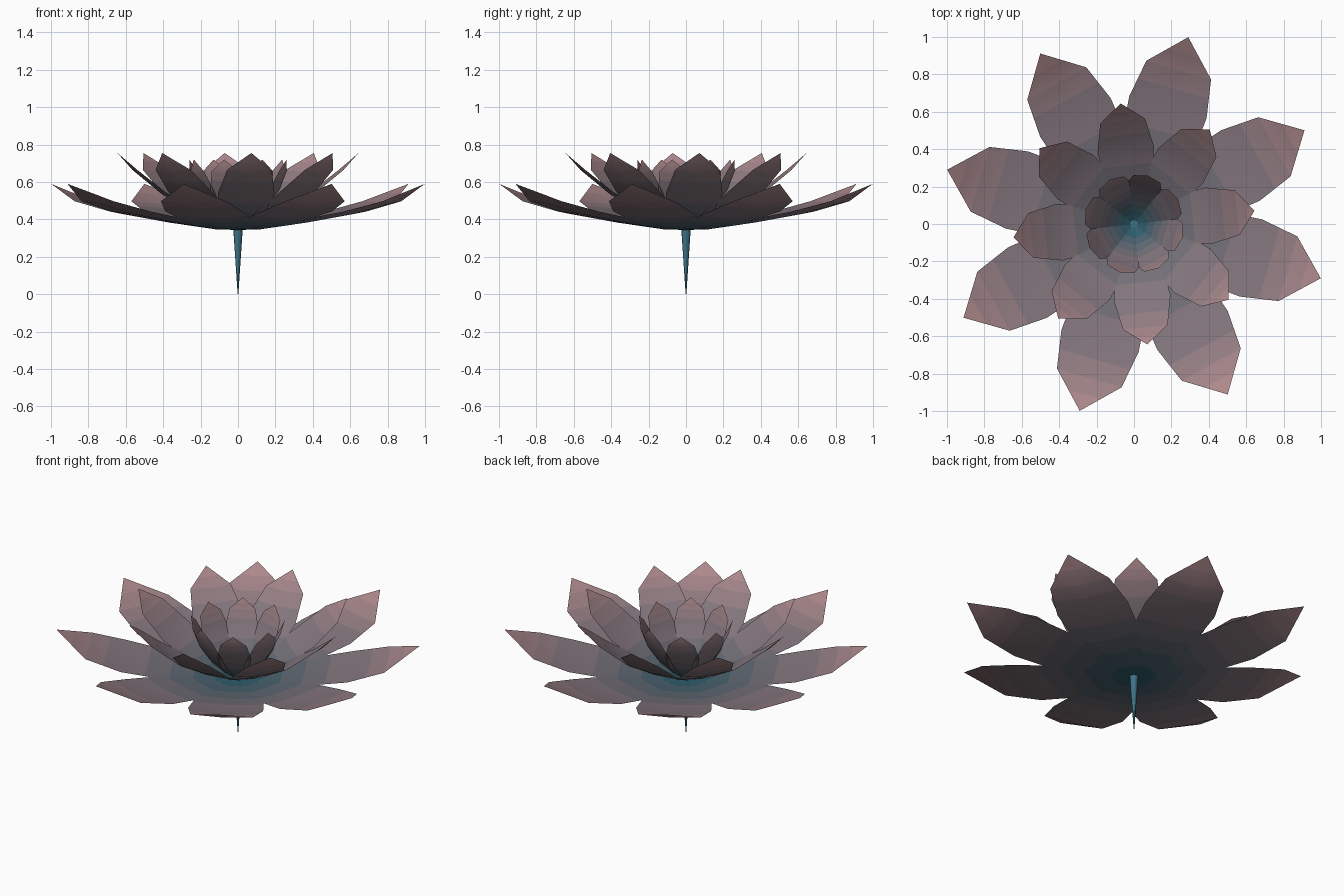
import bpy, bmesh, math

if "Cube" in bpy.data.objects:
    bpy.data.objects.remove(bpy.data.objects["Cube"])

BANDS = 8
BASE, TIP = (0.03, 0.11, 0.15), (0.42, 0.25, 0.26)


def material(name, rgb):
    m = bpy.data.materials.new(name)
    m.diffuse_color = (*rgb, 1)
    m.use_nodes = True
    m.node_tree.nodes["Principled BSDF"].inputs["Base Color"].default_value = m.diffuse_color
    return m


def lerp(a, b, t):
    return tuple(p + (q - p) * t for p, q in zip(a, b))


# teal-to-pink gradient as one material per band
bands = [material(f"petal_band_{i}", lerp(BASE, TIP, (i / (BANDS - 1)) ** 1.2))
         for i in range(BANDS)]


def petal_ring(name, rows, cup, start_deg, first_band=0, count=8):
    """rows: (radius, height, half width) from base to tip; edges raised by cup."""
    fine = []
    for a, b in zip(rows, rows[1:]):
        fine += [a, lerp(a, b, 0.5)]
    fine.append(rows[-1])
    bm = bmesh.new()
    wmax = max(r[2] for r in rows)
    for k in range(count):
        ang = math.radians(start_deg + k * 360 / count)
        c, s = math.cos(ang), math.sin(ang)
        grid = []
        for r, z, w in fine:
            line = []
            for side in ((-1, 0, 1) if w else (0,)):
                p = side * w
                dz = cup * (w / wmax) * (abs(side) - 0.5) if w else 0
                line.append(bm.verts.new((r * c - p * s, r * s + p * c, z + dz)))
            grid.append(line)
        n = len(grid) - 1
        for i, (lo, hi) in enumerate(zip(grid, grid[1:])):
            for j in range(2):
                if len(hi) == 3:
                    vs = (lo[j], hi[j], hi[j + 1], lo[j + 1])
                else:
                    vs = (lo[j], hi[0], lo[j + 1])
                f = bm.faces.new(vs[::-1])
                f.smooth = True
                f.material_index = min(BANDS - 1, first_band + i * BANDS // n)
    bm.normal_update()
    for f in bm.faces:
        if f.normal.z < 0:
            f.normal_flip()
    me = bpy.data.meshes.new(name)
    bm.to_mesh(me)
    bm.free()
    for m in bands:
        me.materials.append(m)
    ob = bpy.data.objects.new(name, me)
    bpy.context.collection.objects.link(ob)
    return ob


# three rings of petals, each steeper and smaller than the last
petal_ring("outer_petals",
           [(0.02, 0.345, 0.03), (0.12, 0.349, 0.09), (0.38, 0.388, 0.19),
            (0.65, 0.436, 0.215), (0.857, 0.492, 0.18), (1.04, 0.59, 0)],
           0.012, 28.8)
petal_ring("middle_petals",
           [(0.02, 0.348, 0.02), (0.09, 0.372, 0.065), (0.23, 0.44, 0.125),
            (0.40, 0.535, 0.152), (0.555, 0.66, 0.12), (0.648, 0.755, 0)],
           0.012, 6.3)
petal_ring("inner_petals",
           [(0.02, 0.35, 0.012), (0.07, 0.385, 0.045), (0.14, 0.46, 0.08),
            (0.205, 0.56, 0.095), (0.25, 0.655, 0.075), (0.27, 0.72, 0)],
           0.006, 29)

# tapered stem, pointed at the bottom
bpy.ops.mesh.primitive_cone_add(vertices=8, radius1=0.002, radius2=0.025,
                                depth=0.346, location=(0, 0, 0.173))
stem = bpy.context.object
stem.name = "stem"
stem.data.materials.append(material("stem_teal", (0.05, 0.17, 0.24)))
bpy.ops.object.shade_smooth_by_angle(angle=math.radians(50))
